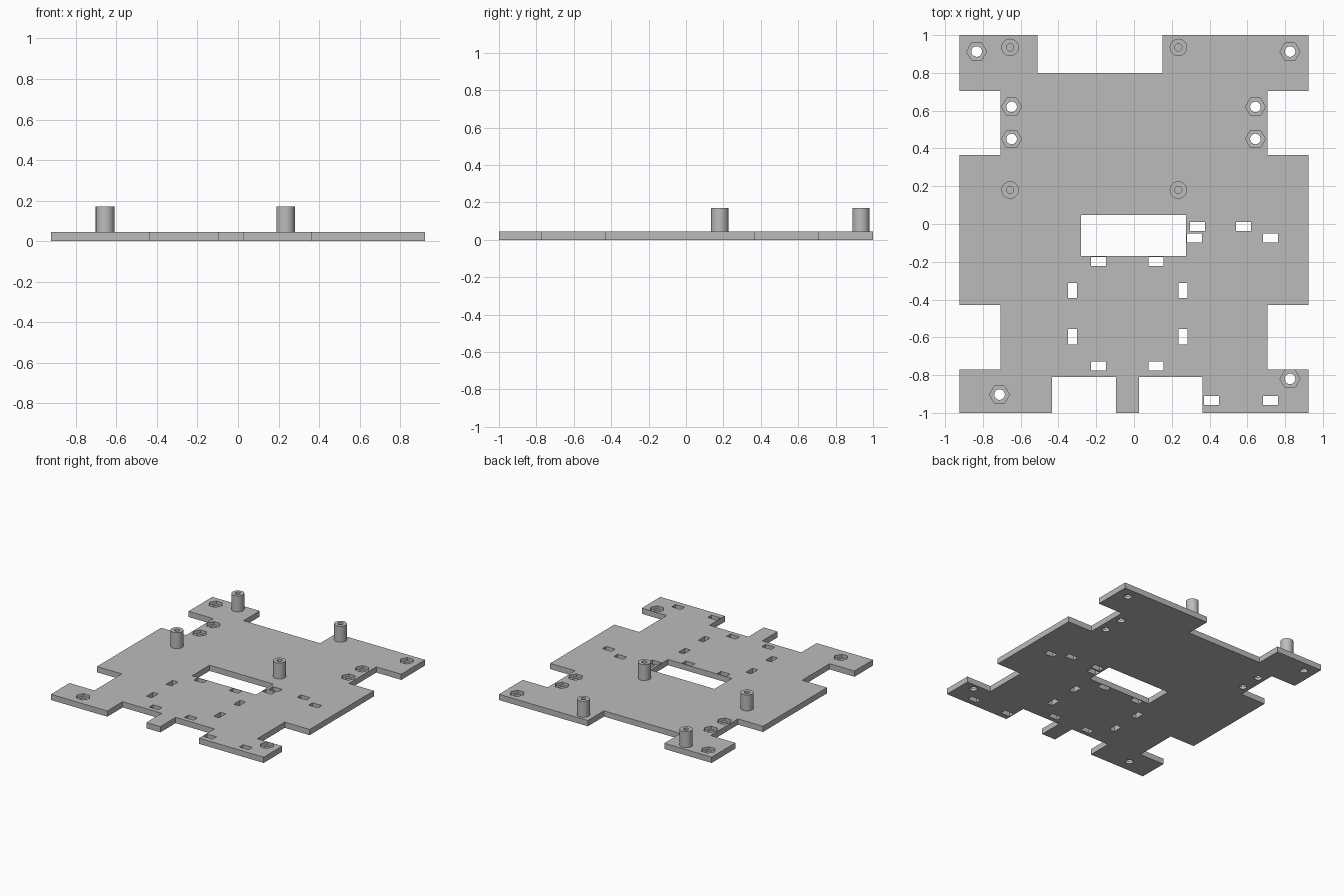
import bpy, bmesh, math
from mathutils import Matrix, Vector

THICK = 0.045      # plate thickness
POST_TOP = 0.17    # height of the standoffs

if "Cube" in bpy.data.objects:
    bpy.data.objects.remove(bpy.data.objects["Cube"], do_unlink=True)

grey = bpy.data.materials.new("plain grey")
grey.use_nodes = True
colour = (0.5, 0.5, 0.5, 1)
grey.diffuse_color = colour
grey.node_tree.nodes["Principled BSDF"].inputs["Base Color"].default_value = colour


def make_object(name, bm):
    bmesh.ops.recalc_face_normals(bm, faces=bm.faces)
    mesh = bpy.data.meshes.new(name)
    bm.to_mesh(mesh)
    bm.free()
    mesh.materials.append(grey)
    obj = bpy.data.objects.new(name, mesh)
    bpy.context.collection.objects.link(obj)
    return obj


def add_box(bm, x, y, w, d):
    m = Matrix.Translation((x, y, THICK / 2)) @ Matrix.Diagonal((w, d, THICK * 3, 1))
    bmesh.ops.create_cube(bm, size=1, matrix=m)


def add_prism(bm, x, y, radius, sides, z0, z1):
    m = Matrix.Translation((x, y, (z0 + z1) / 2)) @ Matrix.Rotation(math.pi / 2, 4, "Z")
    bmesh.ops.create_cone(bm, cap_ends=True, segments=sides, radius1=radius,
                          radius2=radius, depth=z1 - z0, matrix=m)


def cut(target, bm):
    """Subtract the cutter mesh from the target and discard the cutter."""
    cutter = make_object("cutter", bm)
    cutter.hide_render = True
    mod = target.modifiers.new("cut", "BOOLEAN")
    mod.operation, mod.solver, mod.object = "DIFFERENCE", "EXACT", cutter
    bpy.context.view_layer.objects.active = target
    bpy.ops.object.modifier_apply(modifier=mod.name)
    bpy.data.objects.remove(cutter, do_unlink=True)


# Base plate: notched outline, extruded
W, N = 0.923, 0.707
side = [(W, -0.77), (N, -0.77), (N, -0.43), (W, -0.43),
        (W, 0.365), (N, 0.365), (N, 0.705), (W, 0.705)]
front = [(-W, -1), (-0.434, -1), (-0.434, -0.81), (-0.095, -0.81), (-0.095, -1),
         (0.026, -1), (0.026, -0.81), (0.363, -0.81), (0.363, -1), (W, -1)]
back = [(W, 1), (0.152, 1), (0.152, 0.8), (-0.512, 0.8), (-0.512, 1), (-W, 1)]
outline = front + side + back + [(-x, y) for x, y in reversed(side)]
bm = bmesh.new()
face = bm.faces.new([bm.verts.new((x, y, 0)) for x, y in outline])
top = bmesh.ops.extrude_face_region(bm, geom=[face])["geom"]
bmesh.ops.translate(bm, vec=(0, 0, THICK),
                    verts=[v for v in top if isinstance(v, bmesh.types.BMVert)])
plate = make_object("base_plate", bm)

# Central window and rectangular slots
LONG, SHORT = 0.08, 0.047
bm = bmesh.new()
add_box(bm, -0.003, -0.061, 0.555, 0.217)
for x in (-0.188, 0.117):
    for y in (-0.198, -0.751):
        add_box(bm, x, y, LONG, SHORT)
for x in (-0.325, 0.26):
    for y in (-0.352, -0.597):
        add_box(bm, x, y, SHORT, LONG)
for x, y in ((0.336, -0.013), (0.32, -0.074), (0.579, -0.013),
             (0.722, -0.074), (0.41, -0.934), (0.722, -0.934)):
    add_box(bm, x, y, LONG, SHORT)
cut(plate, bm)

# Bolt holes with hexagonal nut pockets in the top
bolts = [(-0.833, 0.913), (0.826, 0.913), (-0.712, -0.903), (0.826, -0.82)]
bolts += [(x, y) for x in (-0.648, 0.643) for y in (0.62, 0.45)]
pockets, holes = bmesh.new(), bmesh.new()
for x, y in bolts:
    add_prism(pockets, x, y, 0.053, 6, THICK / 2, THICK * 2)
    add_prism(holes, x, y, 0.028, 32, -THICK, THICK * 2)
cut(plate, pockets)
cut(plate, holes)

# Round standoffs with a blind screw hole, turned from a profile
profile = [(0, THICK + 0.005), (0.019, THICK + 0.005), (0.019, POST_TOP),
           (0.046, POST_TOP), (0.046, THICK), (0, THICK)]
for depth, y in (("back", 0.935), ("front", 0.18)):
    for hand, x in (("right", -0.656), ("left", 0.235)):
        bm = bmesh.new()
        verts = [bm.verts.new((r, 0, z)) for r, z in profile]
        edges = [bm.edges.new(pair) for pair in zip(verts, verts[1:])]
        bmesh.ops.spin(bm, geom=verts + edges, cent=(0, 0, 0), axis=(0, 0, 1),
                       angle=math.tau, steps=40, use_merge=True)
        bmesh.ops.remove_doubles(bm, verts=bm.verts, dist=0.0001)
        bmesh.ops.translate(bm, verts=bm.verts, vec=Vector((x, y, 0)))
        post = make_object(f"standoff_{depth}_{hand}", bm)
        bpy.ops.object.select_all(action="DESELECT")
        post.select_set(True)
        bpy.context.view_layer.objects.active = post
        bpy.ops.object.shade_smooth_by_angle(angle=math.radians(30))
